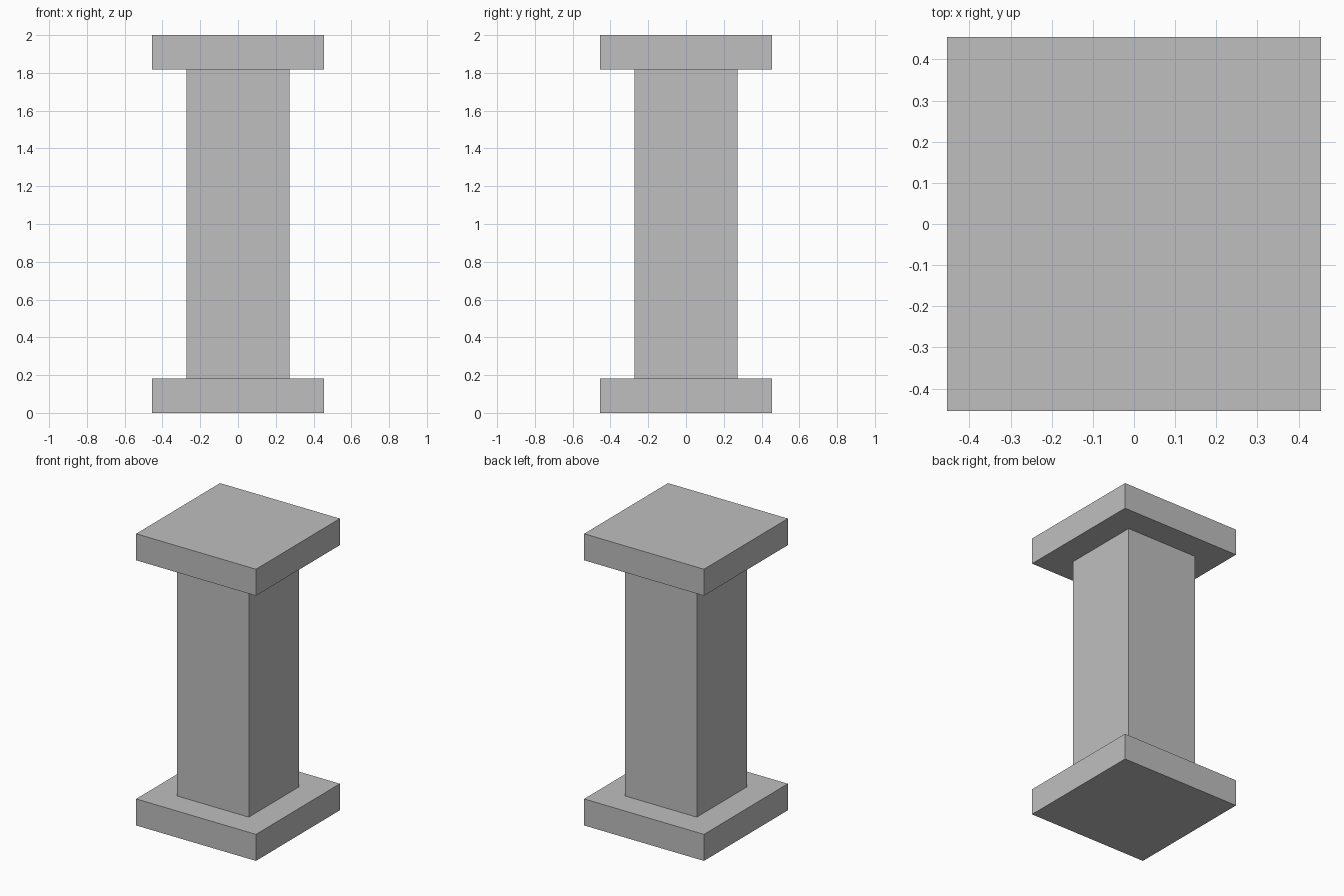
import bpy

cube = bpy.data.objects.get("Cube")
if cube:
    bpy.data.objects.remove(cube, do_unlink=True)

# Plain stone grey
GREY = (0.52, 0.52, 0.52, 1.0)
stone = bpy.data.materials.new("stone_grey")
stone.use_nodes = True
stone.diffuse_color = GREY
stone.node_tree.nodes["Principled BSDF"].inputs["Base Color"].default_value = GREY

UNIT = 2 / 11  # slab thickness


def block(name, width, bottom, top):
    """Square block of the given width between two heights."""
    bpy.ops.mesh.primitive_cube_add(size=1, location=(0, 0, (bottom + top) / 2))
    obj = bpy.context.object
    obj.name = obj.data.name = name
    obj.scale = (width, width, top - bottom)
    bpy.ops.object.transform_apply(location=False, rotation=False, scale=True)
    obj.data.materials.append(stone)
    return obj


# Base slab, square shaft and matching top slab
block("base_slab", 5 * UNIT, 0, UNIT)
block("shaft", 3 * UNIT, UNIT, 2 - UNIT)
block("top_slab", 5 * UNIT, 2 - UNIT, 2)
